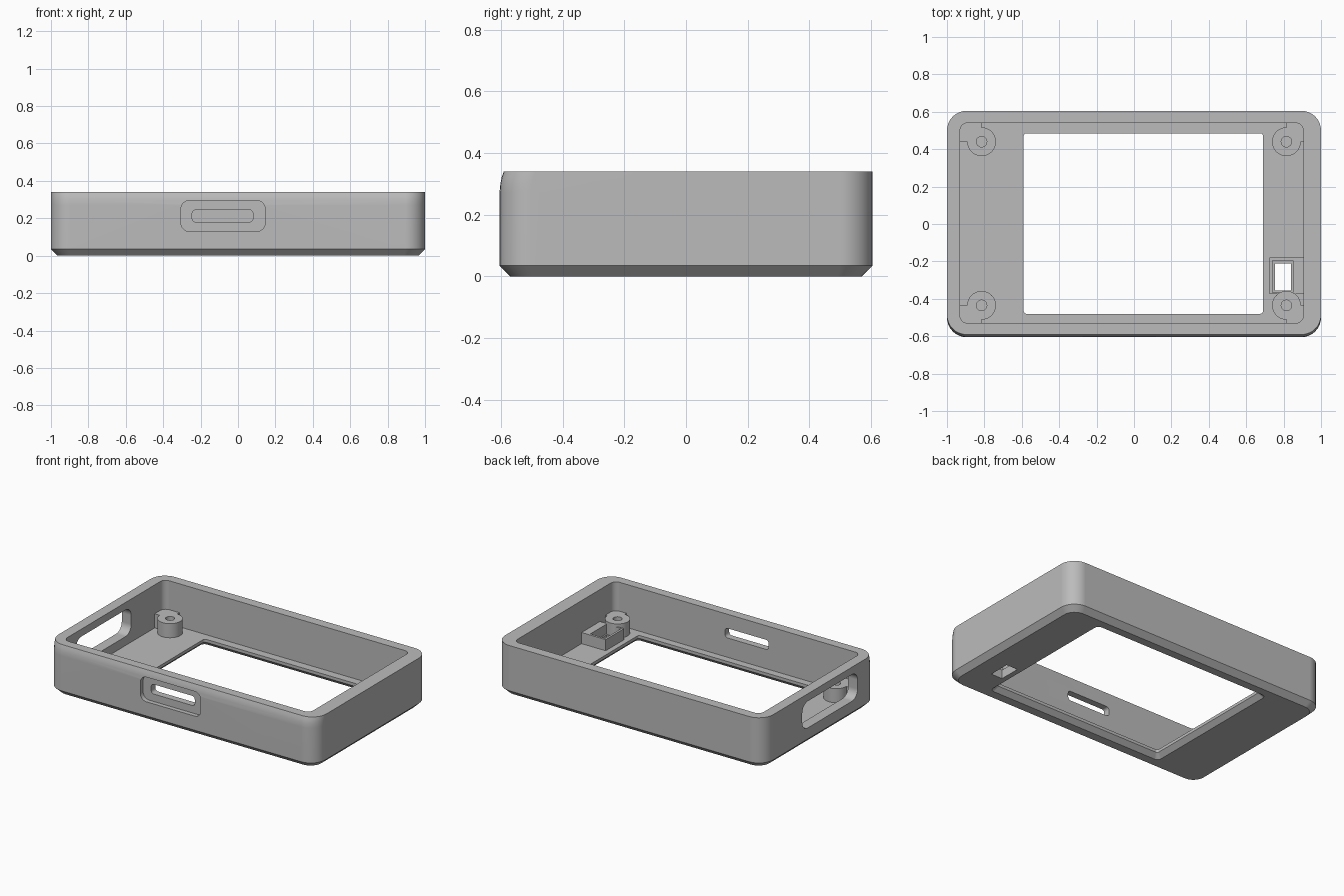
import bpy
import bmesh
from math import cos, sin, pi, radians

if "Cube" in bpy.data.objects:
    bpy.data.objects.remove(bpy.data.objects["Cube"], do_unlink=True)

grey = bpy.data.materials.new("matte grey")
grey.use_nodes = True
colour = (0.5, 0.5, 0.5, 1)
grey.diffuse_color = colour
grey.node_tree.nodes["Principled BSDF"].inputs["Base Color"].default_value = colour

AXES = {"z": lambda u, v, w: (u, v, w),
        "y": lambda u, v, w: (u, w, v),
        "x": lambda u, v, w: (w, u, v)}


def rounded(u0, u1, v0, v1, r, steps=8):
    """Outline of a rounded rectangle; r = 0 gives square corners."""
    if r == 0:
        return [(u1, v1), (u0, v1), (u0, v0), (u1, v0)]
    centres = [(u1 - r, v1 - r), (u0 + r, v1 - r), (u0 + r, v0 + r), (u1 - r, v0 + r)]
    return [(cu + r * cos(a), cv + r * sin(a))
            for q, (cu, cv) in enumerate(centres)
            for a in [(q + i / steps) * pi / 2 for i in range(steps + 1)]]


def loft(name, rings, axis="z"):
    """Solid through rounded rectangles (bounds, radius, level)."""
    bm = bmesh.new()
    loops = [[bm.verts.new(AXES[axis](u, v, w)) for u, v in rounded(*bounds, r)]
             for bounds, r, w in rings]
    for a, b in zip(loops, loops[1:]):
        for i in range(len(a)):
            j = (i + 1) % len(a)
            bm.faces.new((a[i], a[j], b[j], b[i]))
    bm.faces.new(loops[0][::-1])
    bm.faces.new(loops[-1])
    bmesh.ops.remove_doubles(bm, verts=bm.verts, dist=1e-5)
    bmesh.ops.recalc_face_normals(bm, faces=bm.faces)
    mesh = bpy.data.meshes.new(name)
    bm.to_mesh(mesh)
    bm.free()
    mesh.materials.append(grey)
    obj = bpy.data.objects.new(name, mesh)
    bpy.context.collection.objects.link(obj)
    return obj


def prism(name, bounds, r, low, high, axis="z"):
    return loft(name, [(bounds, r, low), (bounds, r, high)], axis)


def activate(obj):
    bpy.ops.object.select_all(action="DESELECT")
    obj.select_set(True)
    bpy.context.view_layer.objects.active = obj


def combine(obj, other, operation="DIFFERENCE"):
    other.hide_render = True
    activate(obj)
    mod = obj.modifiers.new("combine", "BOOLEAN")
    mod.operation = operation
    mod.solver = "EXACT"
    mod.object = other
    bpy.ops.object.modifier_apply(modifier=mod.name)
    bpy.data.objects.remove(other, do_unlink=True)


def finish(obj):
    activate(obj)
    bpy.ops.object.shade_smooth_by_angle(angle=radians(30))
    obj.modifiers.new("even shading", "WEIGHTED_NORMAL").keep_sharp = True


FLOOR, TOP = 0.05, 0.34
SIDE, END = 1.0, 0.605

# Case body: chamfered underside, front wall curving in at the rim
rings = [((-SIDE + 0.035, SIDE - 0.035, -END + 0.035, END - 0.035), 0.08, 0)]
for z, lean in ((0.035, 0), (0.27, 0), (0.30, 0.003), (0.32, 0.007), (TOP, 0.014)):
    rings.append(((-SIDE, SIDE, -END + lean, END), 0.105, z))
case = loft("case", rings)

# Hollow interior
combine(case, prism("cavity", (-0.93, 0.905, -0.53, 0.54), 0.04, FLOOR, 0.5))

# Display window, flared towards the underside
opening = (-0.59, 0.69, -0.48, 0.485)
flared = (-0.62, 0.72, -0.51, 0.515)
combine(case, loft("window", [(flared, 0.03, -0.05), (flared, 0.03, 0),
                              (opening, 0.015, 0.03), (opening, 0.015, 0.2)]))

# Front port: shallow recess with a slot through the wall
combine(case, prism("port_recess", (-0.305, 0.145, 0.13, 0.295), 0.045, -0.8, -0.575, "y"))
combine(case, prism("port_slot", (-0.245, 0.08, 0.18, 0.245), 0.02, -0.8, -0.45, "y"))

# Opening in the right-hand end wall
combine(case, prism("end_opening", (-0.4, 0.19, 0.11, 0.29), 0.06, -1.2, -0.85, "x"))

# Button opening through the floor
button = (0.755, 0.84, -0.355, -0.21)
combine(case, prism("button_hole", button, 0, -0.1, 0.2))
finish(case)

# Screw posts, each filled out into its corner
for side, sx in (("left", 1), ("right", -1)):
    for end, sy, cy in (("back", 1, 0.44), ("front", -1, -0.435)):
        cx, r, hole = sx * 0.815, 0.077, 0.028
        post = prism(f"{end}_{side}_post", (cx - r, cx + r, cy - r, cy + r), r, 0.04, 0.145)
        xs = sorted((cx, sx * 0.935))
        ys = sorted((cy, sy * 0.55))
        combine(post, prism("corner_fill", (*xs, *ys), 0, 0.04, 0.145), "UNION")
        combine(post, prism("screw_hole", (cx - hole, cx + hole, cy - hole, cy + hole),
                            hole, 0.055, 0.3))
        finish(post)

# Button guide box against the left-hand wall
guide = prism("button_guide", (0.725, 0.92, -0.375, -0.18), 0, 0.04, 0.125)
combine(guide, prism("guide_well", (0.74, 0.85, -0.365, -0.195), 0, 0.06, 0.3))
combine(guide, prism("guide_hole", button, 0, -0.1, 0.2))
finish(guide)
